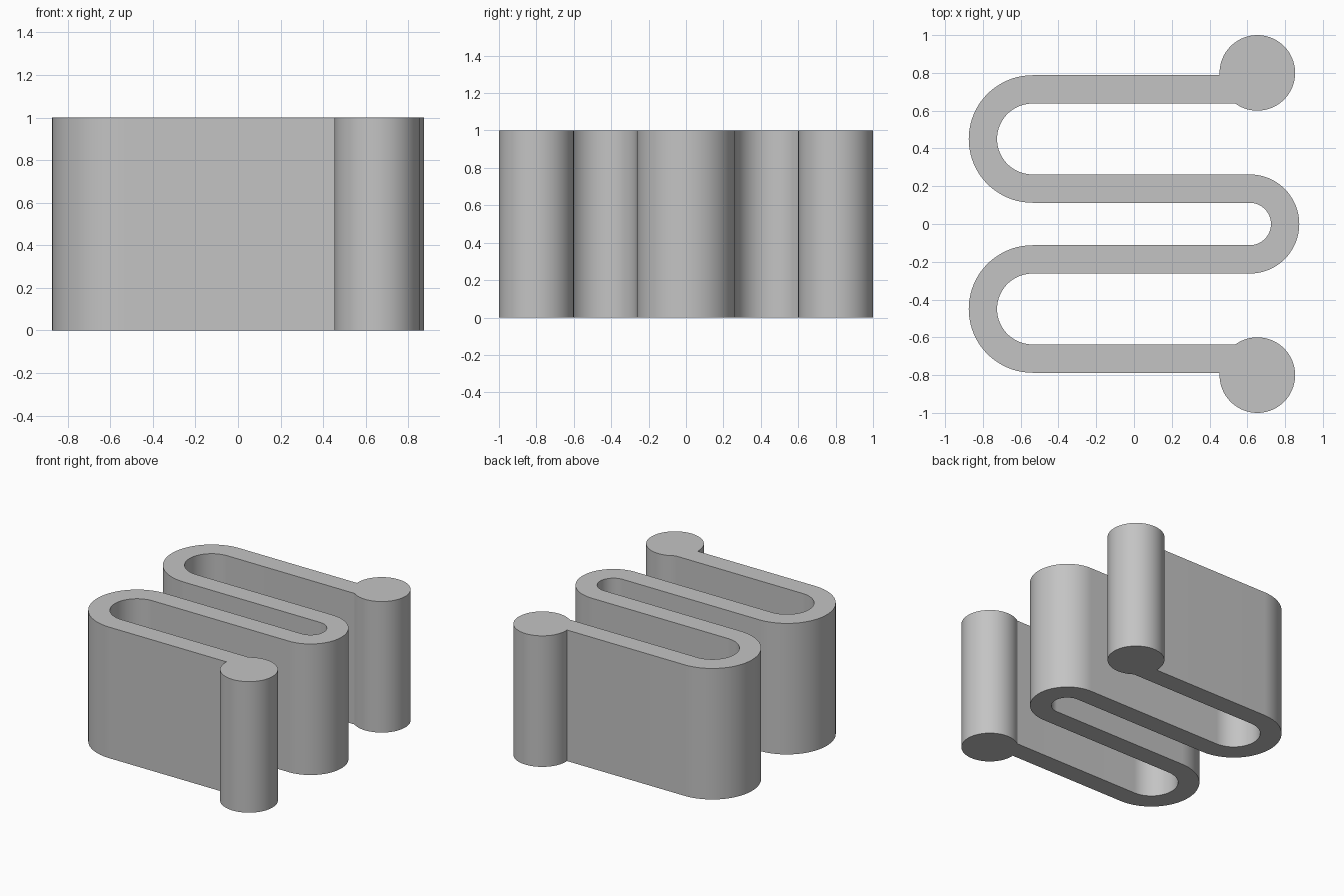
import bpy
import bmesh
from math import asin, cos, pi, radians, sin

cube = bpy.data.objects.get("Cube")
if cube:
    bpy.data.objects.remove(cube, do_unlink=True)

HEIGHT = 1.0
HALF = 0.075            # half the strip thickness
LEFT_X, LEFT_Y, LEFT_R = -0.5375, 0.45, 0.2625
RIGHT_X, RIGHT_R = 0.6125, 0.1875
POST_X, POST_Y, POST_R = 0.653, 0.8, 0.2

grey = bpy.data.materials.new("grey")
grey.use_nodes = True
colour = (0.55, 0.55, 0.55, 1)
grey.diffuse_color = colour
grey.node_tree.nodes["Principled BSDF"].inputs["Base Color"].default_value = colour


def arc(cx, cy, r, start, end, steps=40):
    """Points along an arc, angles in radians."""
    angles = [start + (end - start) * i / steps for i in range(steps + 1)]
    return [(cx + r * cos(a), cy + r * sin(a)) for a in angles]


# Angles where the strip's two edges meet the round end posts
strip_y = LEFT_Y + LEFT_R
outer_join = pi + asin((POST_Y - strip_y - HALF) / POST_R)
inner_join = asin((POST_Y - strip_y + HALF) / POST_R) - pi
quarter = radians(90)

# Closed outline: back post, one edge of the strip, front post, other edge
outline = (
    arc(POST_X, POST_Y, POST_R, inner_join, outer_join, 60)
    + arc(LEFT_X, LEFT_Y, LEFT_R + HALF, quarter, 3 * quarter)
    + arc(RIGHT_X, 0, RIGHT_R - HALF, quarter, -quarter)
    + arc(LEFT_X, -LEFT_Y, LEFT_R + HALF, quarter, 3 * quarter)
    + arc(POST_X, -POST_Y, POST_R, -outer_join, -inner_join, 60)
    + arc(LEFT_X, -LEFT_Y, LEFT_R - HALF, 3 * quarter, quarter)
    + arc(RIGHT_X, 0, RIGHT_R + HALF, -quarter, quarter)
    + arc(LEFT_X, LEFT_Y, LEFT_R - HALF, 3 * quarter, quarter)
)

# Extrude the outline into the solid spring
bm = bmesh.new()
base = bm.faces.new([bm.verts.new((x, y, 0)) for x, y in outline])
extruded = bmesh.ops.extrude_face_region(bm, geom=[base], use_keep_orig=True)
top = [v for v in extruded["geom"] if isinstance(v, bmesh.types.BMVert)]
bmesh.ops.translate(bm, verts=top, vec=(0, 0, HEIGHT))
bmesh.ops.recalc_face_normals(bm, faces=bm.faces)
mesh = bpy.data.meshes.new("serpentine_spring")
bm.to_mesh(mesh)
bm.free()
mesh.materials.append(grey)

spring = bpy.data.objects.new("serpentine_spring", mesh)
bpy.context.collection.objects.link(spring)
bpy.ops.object.select_all(action="DESELECT")
spring.select_set(True)
bpy.context.view_layer.objects.active = spring
bpy.ops.object.shade_smooth_by_angle(angle=radians(25))
